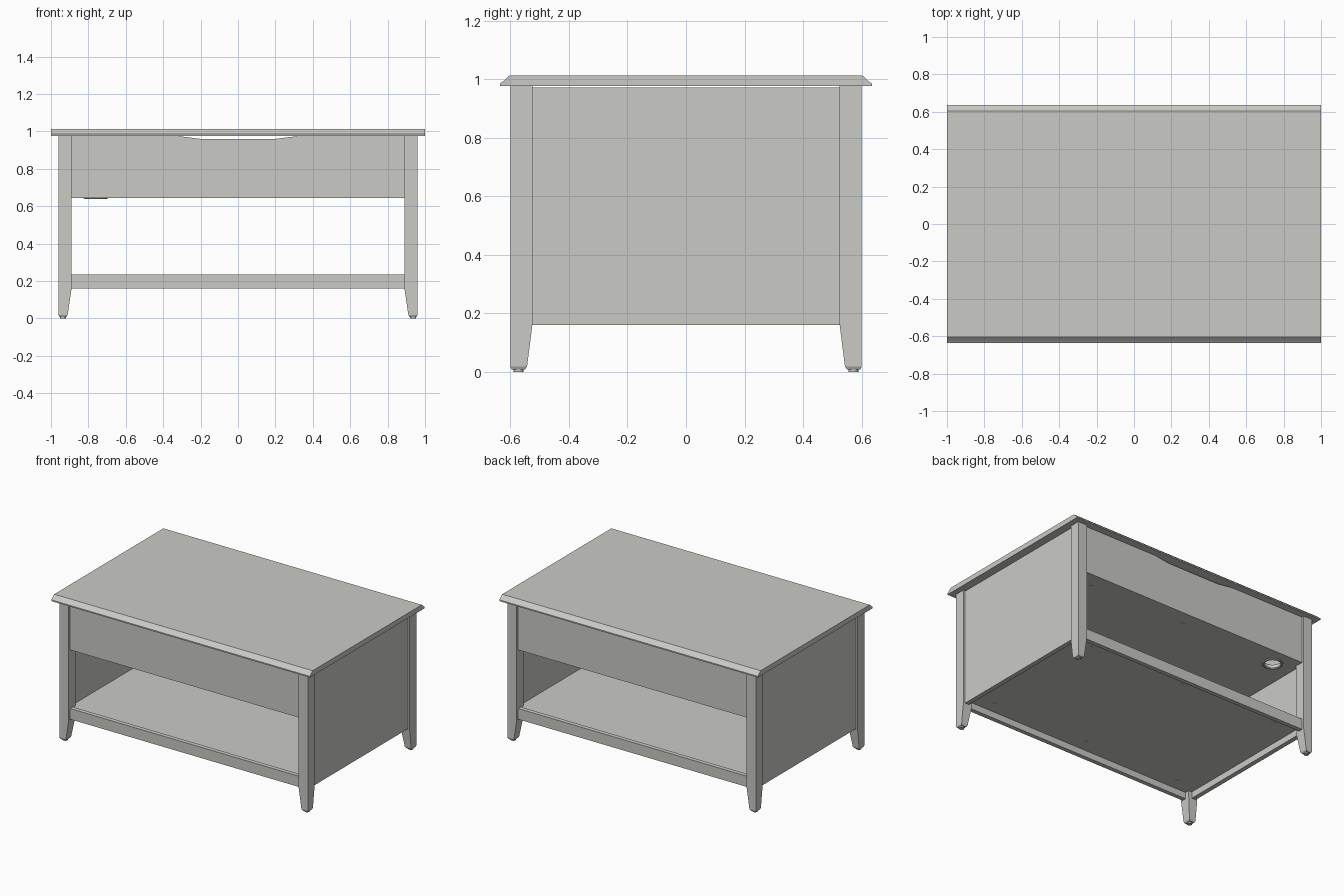
import bpy, bmesh
from mathutils import Vector

if "Cube" in bpy.data.objects:
    bpy.data.objects.remove(bpy.data.objects["Cube"], do_unlink=True)

paint = bpy.data.materials.new("pale_grey_paint")
paint.use_nodes = True
GREY = (0.59, 0.59, 0.56, 1)
paint.diffuse_color = GREY
paint.node_tree.nodes["Principled BSDF"].inputs["Base Color"].default_value = GREY


def finish(name, bm):
    bmesh.ops.recalc_face_normals(bm, faces=bm.faces)
    mesh = bpy.data.meshes.new(name)
    bm.to_mesh(mesh)
    bm.free()
    mesh.materials.append(paint)
    obj = bpy.data.objects.new(name, mesh)
    bpy.context.collection.objects.link(obj)
    return obj


def prism(name, points, start, end):
    """Extrude a closed outline of 3D points by the vector end - start."""
    bm = bmesh.new()
    face = bm.faces.new([bm.verts.new(Vector(p) + Vector(start)) for p in points])
    moved = bmesh.ops.extrude_face_region(bm, geom=[face])["geom"]
    verts = [g for g in moved if isinstance(g, bmesh.types.BMVert)]
    bmesh.ops.translate(bm, verts=verts, vec=Vector(end) - Vector(start))
    return finish(name, bm)


def box(name, x, y, z):
    corners = [(x[0], y[0], 0), (x[1], y[0], 0), (x[1], y[1], 0), (x[0], y[1], 0)]
    return prism(name, corners, (0, 0, z[0]), (0, 0, z[1]))


def disc(name, x, y, z0, z1, radius, sides=16):
    bm = bmesh.new()
    bmesh.ops.create_cone(bm, cap_ends=True, segments=sides, radius1=radius,
                          radius2=radius, depth=z1 - z0)
    bmesh.ops.translate(bm, verts=bm.verts, vec=(x, y, (z0 + z1) / 2))
    return finish(name, bm)


def leg(name, sx, sy):
    """Square leg, straight outside, tapered on its two inner faces."""
    levels = [(0.008, 0.918, 0.955, 0.55, 0.595), (0.018, 0.911, 0.96, 0.543, 0.6),
              (0.16, 0.89, 0.96, 0.525, 0.6), (0.977, 0.89, 0.96, 0.525, 0.6)]
    bm = bmesh.new()
    rings = []
    for z, xi, xo, yi, yo in levels:
        rings.append([bm.verts.new((sx * x, sy * y, z))
                      for x, y in ((xi, yi), (xo, yi), (xo, yo), (xi, yo))])
    for low, high in zip(rings, rings[1:]):
        for i in range(4):
            j = (i + 1) % 4
            bm.faces.new((low[i], low[j], high[j], high[i]))
    bm.faces.new(rings[0])
    bm.faces.new(rings[-1])
    return finish(name, bm)


# Table top: moulded long edges, square ends
half = [(0.635, 0.976), (0.635, 0.985), (0.625, 0.992), (0.61, 1.006), (0.603, 1.012)]
outline = half + [(-y, z) for y, z in reversed(half)]
prism("table_top", [(0, y, z) for y, z in outline], (-1, 0, 0), (1, 0, 0))

# Legs and foot glides
for sx, side in ((1, "left"), (-1, "right")):
    for sy, end in ((-1, "front"), (1, "back")):
        leg(f"{end}_{side}_leg", sx, sy)
        disc(f"{end}_{side}_glide", sx * 0.936, sy * 0.572, 0, 0.009, 0.017)

    # Side panels set between the legs
    box(f"{side}_side_panel", sorted((sx * 0.915, sx * 0.947)), (-0.53, 0.53), (0.16, 0.972))

# Front and back aprons with a finger scoop, and the shelf rails
scoop = [(0.89, 0.975), (0.32, 0.975), (0.27, 0.969), (0.2, 0.96)]
apron = [(-0.89, 0.645), (0.89, 0.645)] + scoop + [(-x, z) for x, z in reversed(scoop)]
for sy, end in ((-1, "front"), (1, "back")):
    prism(f"{end}_apron", [(x, 0, z) for x, z in apron],
          (0, sy * 0.585, 0), (0, sy * 0.555, 0))
    box(f"{end}_shelf_rail", (-0.9, 0.9), sorted((sy * 0.555, sy * 0.585)), (0.16, 0.235))

# Shelf and compartment floor
box("shelf", (-0.916, 0.916), (-0.556, 0.556), (0.205, 0.23))
floor = box("compartment_floor", (-0.916, 0.916), (-0.556, 0.556), (0.648, 0.672))

# Cable hole with its ring, through the compartment floor
cutter = disc("cable_hole_cutter", -0.76, 0.45, 0.6, 0.72, 0.055, 24)
cutter.hide_render = True
cutter.hide_set(True)
cut = floor.modifiers.new("cable_hole", 'BOOLEAN')
cut.object = cutter
cut.solver = 'EXACT'
bpy.ops.mesh.primitive_torus_add(location=(-0.76, 0.45, 0.648), major_radius=0.06,
                                 minor_radius=0.008, major_segments=24, minor_segments=8)
ring = bpy.context.object
ring.name = "cable_hole_ring"
ring.data.materials.append(paint)
bpy.ops.object.shade_smooth_by_angle()

# Screw caps under both boards
for board, z in (("shelf", 0.205), ("floor", 0.648)):
    for x in (-0.75, 0, 0.75):
        for y in (-0.47, 0.47):
            if not (board == "floor" and x < 0 < y):
                disc(f"{board}_screw_cap", x, y, z - 0.004, z + 0.002, 0.012, 12)
